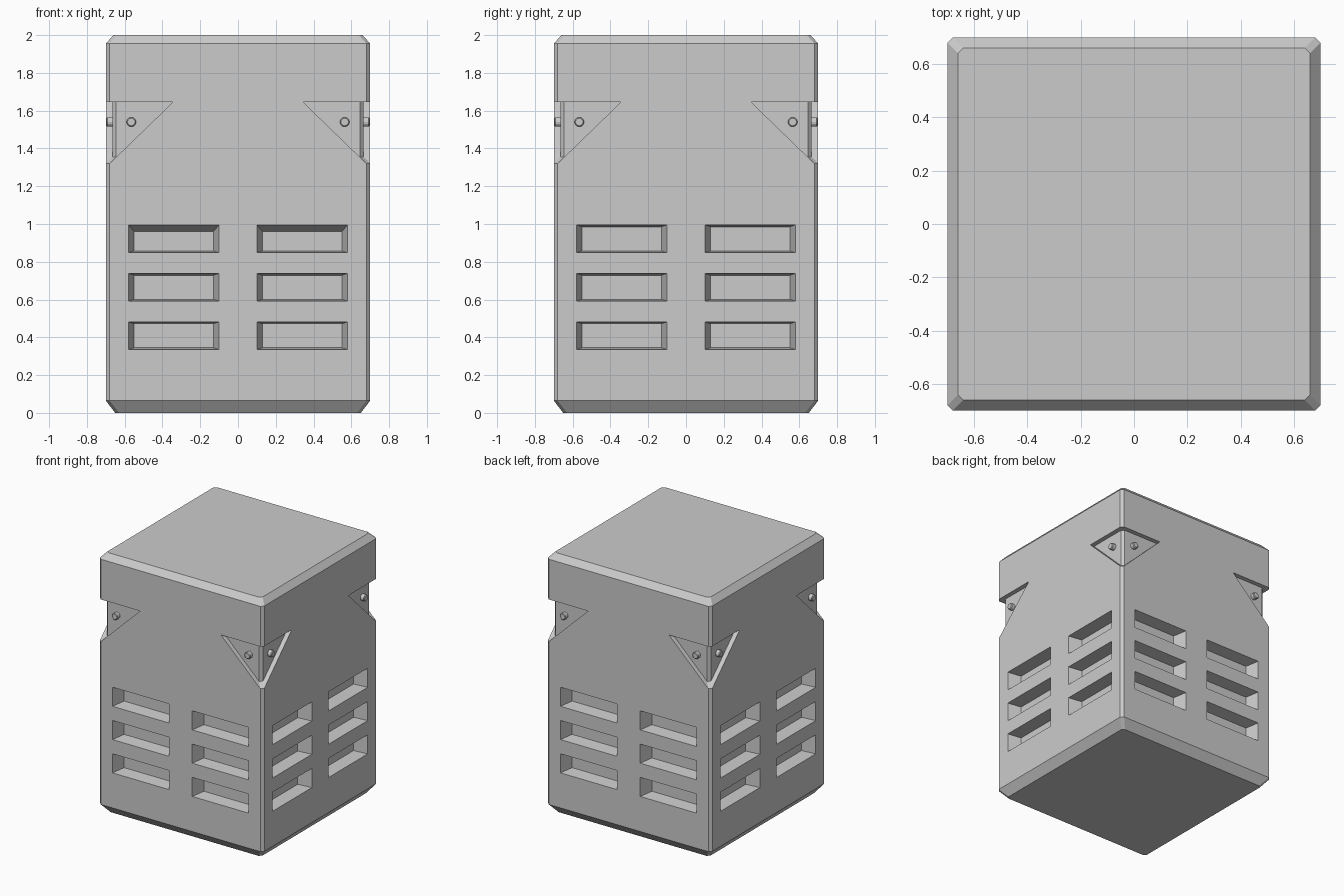
import bpy
import bmesh
from math import pi
from mathutils import Matrix, Vector

cube = bpy.data.objects.get("Cube")
if cube:
    bpy.data.objects.remove(cube, do_unlink=True)

H, C = 0.7, 0.68            # half width, and where the corner chamfer starts
RH, RC = 0.665, 0.645       # the same inside the corner notches
BASE, TIP, LEDGE, RIM = 0.065, 1.32, 1.645, 1.955   # heights of the main edges
NOTCH = 0.345               # inner end of each notch
RTIP = TIP + (C - RC) * (LEDGE - TIP) / (C - NOTCH)
SLOT_X = (0.1, 0.58)
SLOT_H, SLOT_STEP, SLOT_DEPTH = 0.147, 0.2565, 0.1

grey = bpy.data.materials.new("plain grey")
grey.use_nodes = True
colour = (0.6, 0.6, 0.6, 1)
grey.diffuse_color = colour
grey.node_tree.nodes["Principled BSDF"].inputs["Base Color"].default_value = colour


def make_object(name, bm):
    mesh = bpy.data.meshes.new(name)
    bm.to_mesh(mesh)
    bm.free()
    mesh.materials.append(grey)
    obj = bpy.data.objects.new(name, mesh)
    bpy.context.collection.objects.link(obj)


def add_face(bm, points, turn, side=1):
    rot = Matrix.Rotation(turn * pi / 2, 3, "Z")
    bm.faces.new([bm.verts.new(rot @ Vector((side * x, y, z))) for x, y, z in points])


def rect(x0, x1, z0, z1, y):
    return [(x0, y, z0), (x1, y, z0), (x1, y, z1), (x0, y, z1)]


def add_slot(bm, x0, x1, z0, z1, drop, turn, side):
    """Vent recess that narrows towards its back."""
    mouth = rect(x0, x1, z0, z1, -H)
    back = rect(x0 + 0.03, x1 - 0.03, z0 + 0.01, z1 - drop, SLOT_DEPTH - H)
    for i in range(4):
        j = (i + 1) % 4
        add_face(bm, [mouth[i], mouth[j], back[j], back[i]], turn, side)
    add_face(bm, back, turn, side)


# Heights of the vent rows: plain wall and slots alternate
levels = [BASE]
for row in range(3):
    levels += [0.335 + row * SLOT_STEP, 0.335 + row * SLOT_STEP + SLOT_H]
levels.append(TIP)
columns = (0,) + SLOT_X + (C,)

bm = bmesh.new()
for turn in range(4):
    for side in (-1, 1):
        # Lower wall with vents
        for r, (z0, z1) in enumerate(zip(levels, levels[1:])):
            for x0, x1 in zip(columns, columns[1:]):
                if r % 2 and x0 == SLOT_X[0]:
                    drop = 0.035 if turn == 0 and r == 5 else 0.01
                    add_slot(bm, x0, x1, z0, z1, drop, turn, side)
                else:
                    add_face(bm, rect(x0, x1, z0, z1, -H), turn, side)
        # Wall between the notches, and the lid band
        add_face(bm, [(x, -H, TIP) for x in columns]
                 + [(NOTCH, -H, LEDGE), (0, -H, LEDGE)], turn, side)
        add_face(bm, [(x, -H, LEDGE) for x in (0, NOTCH, C)]
                 + [(C, -H, RIM), (0, -H, RIM)], turn, side)
        # Notch: sloping wall, ledge and recessed triangle
        add_face(bm, [(NOTCH, -H, LEDGE), (C, -H, TIP),
                      (RC, -RH, RTIP), (NOTCH, -RH, LEDGE)], turn, side)
        add_face(bm, [(NOTCH, -H, LEDGE), (C, -H, LEDGE),
                      (RC, -RH, LEDGE), (NOTCH, -RH, LEDGE)], turn, side)
        add_face(bm, [(NOTCH, -RH, LEDGE), (RC, -RH, LEDGE),
                      (RC, -RH, RTIP)], turn, side)
        # Chamfers along the top and bottom
        add_face(bm, [(0, -H, RIM), (C, -H, RIM),
                      (0.64, -0.66, 2), (0, -0.66, 2)], turn, side)
        add_face(bm, [(x, -H, BASE) for x in columns]
                 + [(0.63, -0.65, 0), (0, -0.65, 0)], turn, side)
    # Chamfered corner post, from the bottom up
    post = [(0.65, 0.63, 0)] + [(H, C, z) for z in levels]
    post += [(RH, RC, RTIP), (RH, RC, LEDGE), (H, C, LEDGE), (H, C, RIM), (0.66, 0.64, 2)]
    for (h0, c0, z0), (h1, c1, z1) in zip(post, post[1:]):
        add_face(bm, [(c0, -h0, z0), (h0, -c0, z0), (h1, -c1, z1), (c1, -h1, z1)], turn)

# Weld, then close the top and the underside
bmesh.ops.remove_doubles(bm, verts=bm.verts, dist=0.0005)
bmesh.ops.holes_fill(bm, edges=[e for e in bm.edges if e.is_boundary], sides=0)
bm.normal_update()
bmesh.ops.recalc_face_normals(bm, faces=bm.faces)
make_object("body", bm)

# Rivets: two in each corner notch
for turn in range(4):
    for side in (-1, 1):
        bm = bmesh.new()
        place = (Matrix.Rotation(turn * pi / 2, 4, "Z")
                 @ Matrix.Translation((side * 0.565, -RH - 0.01, 1.54))
                 @ Matrix.Rotation(pi / 2, 4, "X"))
        bmesh.ops.create_cone(bm, cap_ends=True, segments=16, radius1=0.025,
                              radius2=0.025, depth=0.044, matrix=place)
        rim = [e for e in bm.edges if any(len(f.verts) > 4 for f in e.link_faces)]
        bmesh.ops.bevel(bm, geom=rim, offset=0.005, segments=1, affect="EDGES")
        make_object("rivet", bm)
